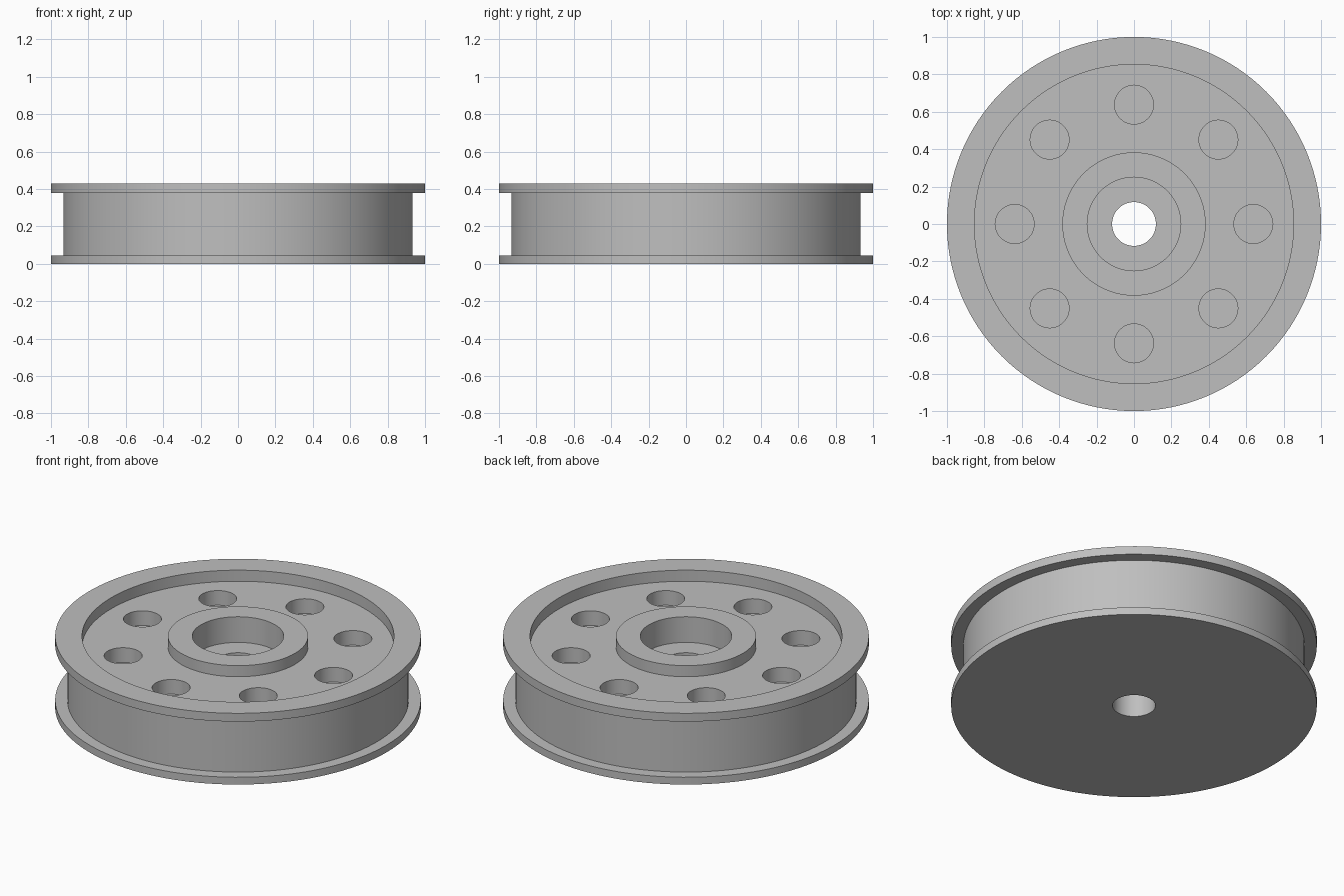
import bpy
import bmesh
from math import cos, sin, tau, radians
from mathutils import Matrix, Vector

cube = bpy.data.objects.get("Cube")
if cube:
    bpy.data.objects.remove(cube, do_unlink=True)

HEIGHT = 0.43
FLOOR = 0.363        # face of the web between rim and hub
POCKET = 0.275       # bottom of the counterbore and the blind holes
SEGMENTS = 128


def make_object(name, bm):
    mesh = bpy.data.meshes.new(name)
    bm.to_mesh(mesh)
    bm.free()
    obj = bpy.data.objects.new(name, mesh)
    bpy.context.collection.objects.link(obj)
    return obj


def revolve(name, profile):
    """Turn a closed (radius, height) profile around z."""
    bm = bmesh.new()
    verts = [bm.verts.new((r, 0, z)) for r, z in profile]
    edges = [bm.edges.new((v, verts[i - 1])) for i, v in enumerate(verts)]
    bmesh.ops.spin(bm, geom=verts + edges, axis=(0, 0, 1), cent=(0, 0, 0),
                   angle=tau, steps=SEGMENTS, use_merge=True)
    bmesh.ops.remove_doubles(bm, verts=bm.verts, dist=0.0001)
    bmesh.ops.recalc_face_normals(bm, faces=bm.faces)
    return make_object(name, bm)


# Wheel body: bore, counterbore, raised hub, recessed web, two flanges and drum
wheel = revolve("flanged_wheel", [
    (0.117, 0), (0.117, POCKET), (0.25, POCKET), (0.25, HEIGHT),
    (0.383, HEIGHT), (0.383, FLOOR), (0.853, FLOOR), (0.853, HEIGHT),
    (1, HEIGHT), (1, 0.38), (0.933, 0.38), (0.933, 0.044),
    (1, 0.044), (1, 0),
])

# Ring of eight blind holes in the web
bm = bmesh.new()
depth = HEIGHT - POCKET
for i in range(8):
    a = tau * i / 8
    spot = Vector((0.638 * cos(a), 0.638 * sin(a), POCKET + depth / 2))
    bmesh.ops.create_cone(bm, cap_ends=True, segments=48, radius1=0.104,
                          radius2=0.104, depth=depth,
                          matrix=Matrix.Translation(spot))
cutter = make_object("hole_cutter", bm)
cutter.hide_render = True

cut = wheel.modifiers.new("holes", 'BOOLEAN')
cut.operation = 'DIFFERENCE'
cut.solver = 'EXACT'
cut.object = cutter

bpy.ops.object.select_all(action='DESELECT')
wheel.select_set(True)
bpy.context.view_layer.objects.active = wheel
bpy.ops.object.modifier_apply(modifier=cut.name)
bpy.data.objects.remove(cutter, do_unlink=True)

# Plain grey metal
grey = bpy.data.materials.new("grey")
grey.use_nodes = True
colour = (0.52, 0.52, 0.52, 1)
grey.diffuse_color = colour
grey.node_tree.nodes["Principled BSDF"].inputs["Base Color"].default_value = colour
wheel.data.materials.clear()
wheel.data.materials.append(grey)

bpy.ops.object.shade_smooth_by_angle(angle=radians(30))
